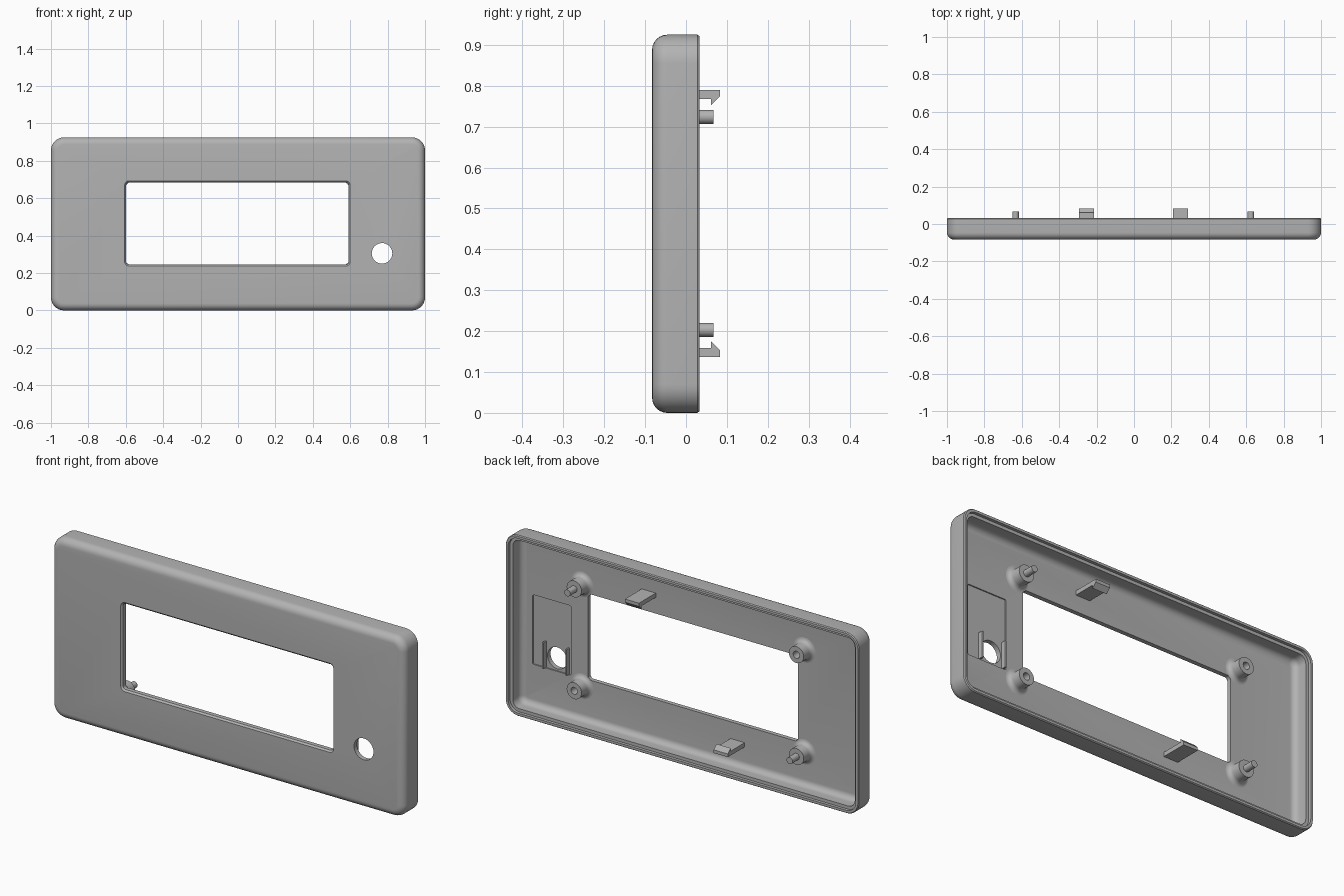
import bpy, bmesh, math

if "Cube" in bpy.data.objects:
    bpy.data.objects.remove(bpy.data.objects["Cube"])

grey = bpy.data.materials.new("light grey plastic")
grey.diffuse_color = (0.45, 0.45, 0.45, 1)
grey.use_nodes = True
grey.node_tree.nodes["Principled BSDF"].inputs["Base Color"].default_value = grey.diffuse_color

FLOOR, FRONT, BACK = -0.053, -0.083, 0.033   # plate inside, plate outside, rim
MID = 0.4625


def finish(name, bm, smooth=True):
    bmesh.ops.recalc_face_normals(bm, faces=bm.faces[:])
    mesh = bpy.data.meshes.new(name)
    bm.to_mesh(mesh)
    bm.free()
    ob = bpy.data.objects.new(name, mesh)
    bpy.context.collection.objects.link(ob)
    mesh.materials.append(grey)
    if smooth:
        shade(ob)
    return ob


def shade(ob):
    bpy.ops.object.select_all(action='DESELECT')
    ob.select_set(True)
    bpy.context.view_layer.objects.active = ob
    bpy.ops.object.shade_smooth_by_angle(angle=math.radians(32))


def loft(name, cx, cz, hx, hz, r, profile, seg=8, smooth=True):
    """Stack rounded rectangles; profile holds (inward offset, y) pairs."""
    bm = bmesh.new()
    rings = []
    for off, y in profile:
        rr = max(r - off, 0.004)
        ring = []
        for q, (sx, sz) in enumerate([(1, 1), (-1, 1), (-1, -1), (1, -1)]):
            for i in range(seg + 1):
                a = math.pi / 2 * (q + i / seg)
                ring.append(bm.verts.new((cx + sx * (hx - off - rr) + rr * math.cos(a), y,
                                          cz + sz * (hz - off - rr) + rr * math.sin(a))))
        rings.append(ring)
    n = len(rings[0])
    for a, b in zip(rings, rings[1:]):
        for i in range(n):
            bm.faces.new((a[i], a[(i + 1) % n], b[(i + 1) % n], b[i]))
    bm.faces.new(rings[0])
    bm.faces.new(rings[-1])
    return finish(name, bm, smooth)


def revolve(name, cx, cz, profile, seg=32):
    """Turn (radius, y) pairs around a y axis; ends are capped."""
    bm = bmesh.new()
    rings = [[bm.verts.new((cx + r * math.cos(2 * math.pi * i / seg), y,
                            cz + r * math.sin(2 * math.pi * i / seg))) for i in range(seg)]
             for r, y in profile]
    for a, b in zip(rings, rings[1:]):
        for i in range(seg):
            bm.faces.new((a[i], a[(i + 1) % seg], b[(i + 1) % seg], b[i]))
    bm.faces.new(rings[0])
    bm.faces.new(rings[-1])
    return finish(name, bm)


def extrude_x(name, x0, x1, points):
    """Extrude a (y, z) outline along x."""
    bm = bmesh.new()
    a = [bm.verts.new((x0, y, z)) for y, z in points]
    b = [bm.verts.new((x1, y, z)) for y, z in points]
    n = len(points)
    for i in range(n):
        bm.faces.new((a[i], a[(i + 1) % n], b[(i + 1) % n], b[i]))
    bm.faces.new(a)
    bm.faces.new(b)
    return finish(name, bm, False)


def arc(r, cx, cy, a0, a1, n=6):
    return [(cx + r * math.cos(math.radians(a0 + (a1 - a0) * i / n)),
             cy + r * math.sin(math.radians(a0 + (a1 - a0) * i / n))) for i in range(n + 1)]


# Hollow cover: rounded front edge, stepped rim, rounded inner corner
R = 0.037
outside = arc(R, R, FRONT + R, 270, 180) + [(0, BACK - 0.005), (0.004, BACK)]
inside = [(0.016, BACK), (0.016, 0.018), (0.032, 0.018)] + arc(0.03, 0.062, FLOOR + 0.03, 180, 270)
cover = loft("cover", 0, MID, 1.0, MID, 0.07, outside + inside, smooth=False)

# Cutters: display window, button hole, shallow pocket behind the button
cutters = [
    loft("window_cutter", -0.003, 0.465, 0.603, 0.228, 0.024,
         [(0, FRONT - 0.02), (0, FRONT), (0.003, FRONT + 0.004), (0.008, FRONT + 0.008),
          (0.008, FLOOR + 0.02)], smooth=False),
    revolve("button_hole_cutter", 0.77, 0.305, [(0.055, FRONT - 0.02), (0.055, FLOOR + 0.02)]),
    loft("pocket_cutter", 0.797, 0.418, 0.108, 0.178, 0.004,
         [(0, FLOOR - 0.006), (0, FLOOR + 0.01)], seg=1, smooth=False),
]
for c in cutters:
    m = cover.modifiers.new(c.name, 'BOOLEAN')
    m.operation = 'DIFFERENCE'
    m.solver = 'EXACT'
    m.object = c
    c.hide_render = True
bpy.context.view_layer.objects.active = cover
for c in cutters:
    bpy.ops.object.modifier_apply(modifier=c.name)
for c in cutters:
    bpy.data.objects.remove(c)
shade(cover)

# Thin guide ribs either side of the button hole
for side in (-1, 1):
    x = 0.77 + side * 0.066
    extrude_x("button_guide_rib", x - 0.004, x + 0.004,
              [(FLOOR - 0.01, 0.242), (FLOOR + 0.018, 0.242),
               (FLOOR + 0.018, 0.375), (FLOOR - 0.01, 0.375)])

# Board posts with flared feet: two with pins, two with sockets
TOP = 0.012
foot = [(0.064, FLOOR - 0.003)] + arc(0.022, 0.064, FLOOR + 0.022, 270, 180, 5)
for x in (-0.633, 0.625):
    for z in (0.203, 0.724):
        pin = (x > 0) == (z > MID)
        if pin:
            end = [(0.042, TOP), (0.017, TOP), (0.017, 0.067)]
        else:
            end = [(0.042, TOP), (0.018, TOP), (0.018, FLOOR + 0.015)]
        revolve("pin_post" if pin else "socket_post", x, z, foot + end)

# Snap hooks, facing each other across the window
hook = [(FLOOR - 0.003, 0.790), (0.083, 0.790), (0.083, 0.774), (0.061, 0.752),
        (0.061, 0.768), (FLOOR - 0.003, 0.768)]
extrude_x("upper_snap_hook", 0.208, 0.288, hook)
extrude_x("lower_snap_hook", -0.295, -0.215, [(y, 2 * MID + 0.002 - z) for y, z in hook])
